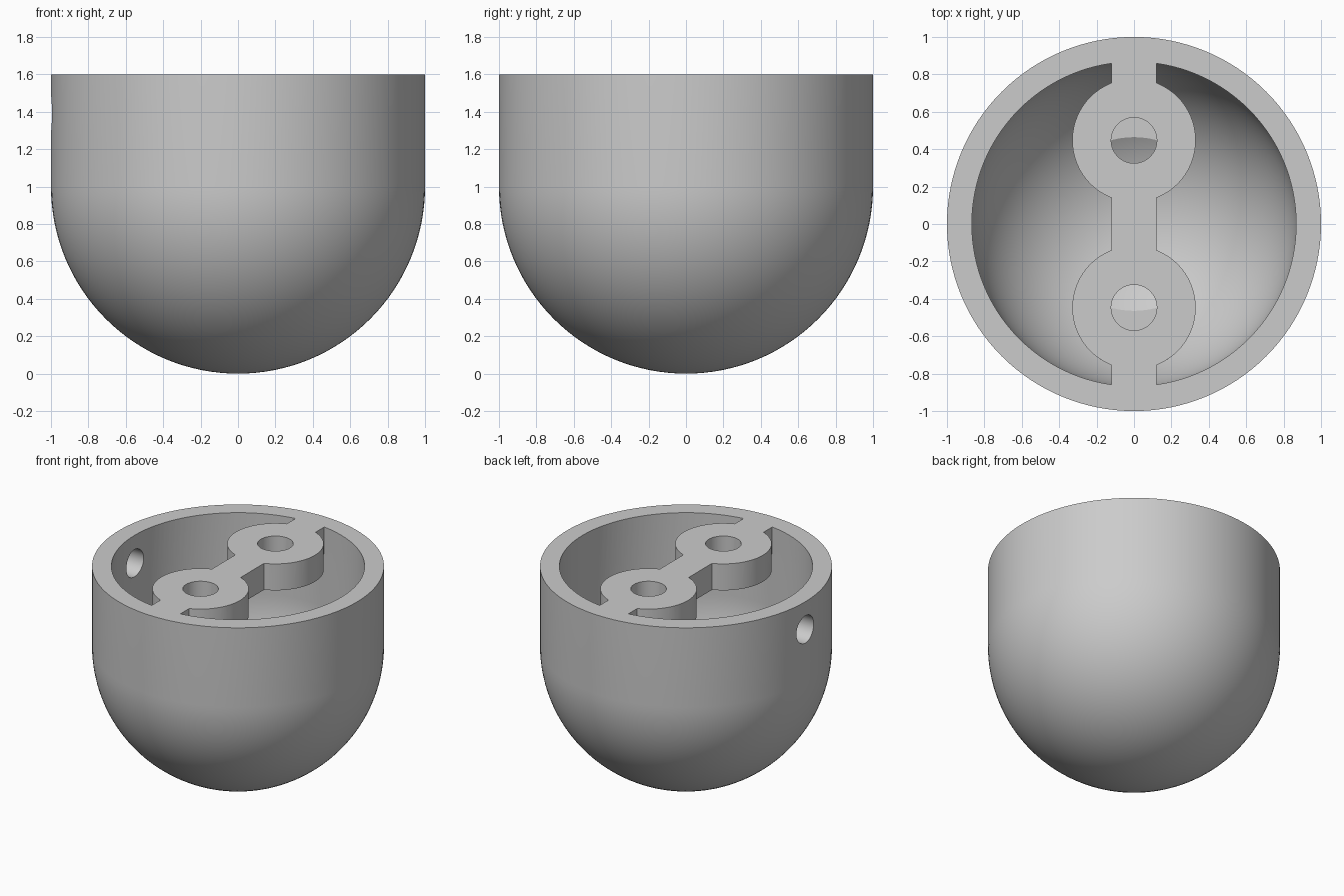
import bpy
import bmesh
from math import cos, sin, pi, radians
from mathutils import Matrix

TOP = 1.6          # rim height
WALL = 0.867       # inner radius
BRIDGE_LOW = 1.4   # underside of the bridge
BOSS_Y = 0.447

cube = bpy.data.objects.get("Cube")
if cube:
    bpy.data.objects.remove(cube, do_unlink=True)

grey = bpy.data.materials.new("plain_grey")
grey.use_nodes = True
colour = (0.6, 0.6, 0.6, 1)
grey.diffuse_color = colour
grey.node_tree.nodes["Principled BSDF"].inputs["Base Color"].default_value = colour


def make_object(name, bm):
    bmesh.ops.recalc_face_normals(bm, faces=bm.faces)
    mesh = bpy.data.meshes.new(name)
    bm.to_mesh(mesh)
    bm.free()
    mesh.materials.append(grey)
    obj = bpy.data.objects.new(name, mesh)
    bpy.context.collection.objects.link(obj)
    return obj


def round_bottomed(name, radius, top, steps=32, segments=128):
    """Hemisphere centred at z = 1 with a straight wall up to top."""
    bm = bmesh.new()
    profile = [(radius * sin(i / steps * pi / 2), 1 - radius * cos(i / steps * pi / 2))
               for i in range(steps + 1)] + [(radius, top), (0, top)]
    verts = [bm.verts.new((x, 0, z)) for x, z in profile]
    edges = [bm.edges.new(pair) for pair in zip(verts, verts[1:])]
    bmesh.ops.spin(bm, geom=verts + edges, axis=(0, 0, 1), cent=(0, 0, 0),
                   angle=2 * pi, steps=segments, use_merge=True)
    bmesh.ops.remove_doubles(bm, verts=bm.verts, dist=0.0001)
    return make_object(name, bm)


def cylinder(name, radius, length, matrix):
    bm = bmesh.new()
    bmesh.ops.create_cone(bm, cap_ends=True, segments=64, radius1=radius,
                          radius2=radius, depth=length, matrix=matrix)
    return make_object(name, bm)


def upright(name, radius, y, low, high):
    return cylinder(name, radius, high - low, Matrix.Translation((0, y, (low + high) / 2)))


def cut(target, cutter):
    """Subtract the cutter from the target and discard it."""
    mod = target.modifiers.new("cut", "BOOLEAN")
    mod.operation = "DIFFERENCE"
    mod.solver = "EXACT"
    mod.object = cutter
    bpy.context.view_layer.update()
    result = bpy.data.meshes.new_from_object(
        target.evaluated_get(bpy.context.evaluated_depsgraph_get()))
    target.modifiers.clear()
    target.data = result
    bpy.data.objects.remove(cutter, do_unlink=True)


# Hollow, leaving out the bridge and its two round bosses
hollow = round_bottomed("hollow", WALL, TOP + 0.1)
bm = bmesh.new()
bmesh.ops.create_cube(bm, size=1, matrix=Matrix.Translation((0, 0, BRIDGE_LOW + 0.25))
                      @ Matrix.Diagonal((0.24, 2.2, 0.5, 1)))
cut(hollow, make_object("bridge_bar", bm))
for side in (-1, 1):
    cut(hollow, upright("boss", 0.33, side * BOSS_Y, BRIDGE_LOW, BRIDGE_LOW + 0.5))

# Bowl with the hollow removed
bowl = round_bottomed("bowl_with_bridge", 1, TOP)
cut(bowl, hollow)

# Flat-bottomed holes drilled through the bosses into the floor
for side in (-1, 1):
    cut(bowl, upright("drill", 0.122, side * BOSS_Y, 0.268, TOP + 0.2))

# Round hole through one side wall
cut(bowl, cylinder("side_drill", 0.103, 0.6,
                   Matrix.Translation((-0.95, 0, 1.39)) @ Matrix.Rotation(pi / 2, 4, "Y")))

bpy.ops.object.select_all(action="DESELECT")
bowl.select_set(True)
bpy.context.view_layer.objects.active = bowl
bpy.ops.object.shade_smooth_by_angle(angle=radians(30))
